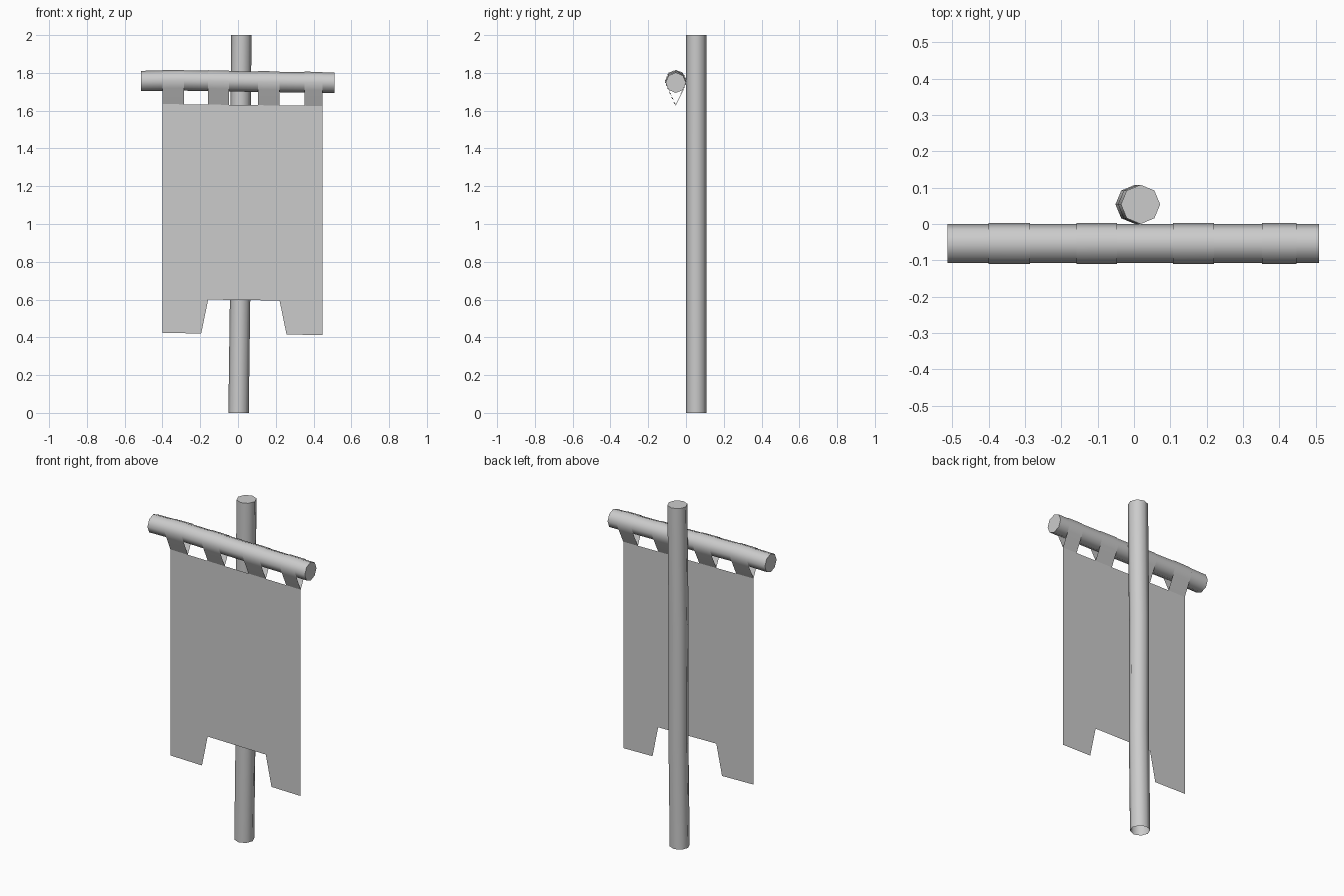
import bpy, bmesh, math
from mathutils import Vector

if "Cube" in bpy.data.objects:
    bpy.data.objects.remove(bpy.data.objects["Cube"])

SIDES = 8
BAR_Y = -0.054


def finish(name, bm, smooth=True):
    bmesh.ops.recalc_face_normals(bm, faces=bm.faces)
    mesh = bpy.data.meshes.new(name)
    bm.to_mesh(mesh)
    bm.free()
    obj = bpy.data.objects.new(name, mesh)
    bpy.context.collection.objects.link(obj)
    if smooth:
        bpy.ops.object.select_all(action='DESELECT')
        obj.select_set(True)
        bpy.context.view_layer.objects.active = obj
        bpy.ops.object.shade_smooth_by_angle(angle=math.radians(60))
    return obj


def rod(name, centres, u, v, radius, cap_start):
    """Octagonal rod through ring centres; u and v span the cross-section."""
    bm = bmesh.new()
    rings = []
    for c in centres:
        ring = []
        for i in range(SIDES):
            a = 2 * math.pi * i / SIDES
            ring.append(bm.verts.new(Vector(c) + radius * (math.cos(a) * Vector(u) + math.sin(a) * Vector(v))))
        rings.append(ring)
    for r0, r1 in zip(rings, rings[1:]):
        for i in range(SIDES):
            j = (i + 1) % SIDES
            bm.faces.new((r0[i], r0[j], r1[j], r1[i]))
    bm.faces.new(rings[-1])
    if cap_start:
        bm.faces.new(rings[0])
    return finish(name, bm)


X, Y, Z = (1, 0, 0), (0, 1, 0), (0, 0, 1)

# Slightly crooked upright pole, open underneath
rod("pole", [(0.003, 0.054, 0), (0.011, 0.054, 0.6), (0.010, 0.054, 1.3), (0.018, 0.054, 2)],
    X, Y, 0.054, False)

# Slightly sagging crossbar
bar_path = [(-0.513, 1.757), (-0.3, 1.760), (0.1, 1.753), (0.51, 1.748)]
rod("crossbar", [(x, BAR_Y, z) for x, z in bar_path], Y, Z, 0.054, True)


def bar_z(x):
    for (x0, z0), (x1, z1) in zip(bar_path, bar_path[1:]):
        if x <= x1:
            return z0 + (z1 - z0) * (x - x0) / (x1 - x0)
    return bar_path[-1][1]


def cloth_top(x):
    return 1.635 - 0.010 * (x + 0.4) / 0.845


# Thin cloth banner with a notched lower edge
columns = [(-0.4, 0.424), (-0.195, 0.420), (-0.158, 0.600), (0.220, 0.595), (0.257, 0.415), (0.447, 0.412)]
bm = bmesh.new()
pairs = [(bm.verts.new((x, BAR_Y - 0.002, z)), bm.verts.new((x, BAR_Y - 0.002, cloth_top(x))))
         for x, z in columns]
for (b0, t0), (b1, t1) in zip(pairs, pairs[1:]):
    bm.faces.new((b0, b1, t1, t0))
finish("banner_cloth", bm, False)

# Cloth tabs looping from the banner over the crossbar
for n, (x0, x1) in enumerate([(-0.4, -0.287), (-0.158, -0.047), (0.107, 0.22), (0.352, 0.447)]):
    bm = bmesh.new()
    edges = []
    for x in (x0, x1):
        foot = (x, BAR_Y - 0.002, cloth_top(x))
        loop = [bm.verts.new(foot)]
        for i in range(-1, 6):
            a = math.pi / 4 * i
            loop.append(bm.verts.new((x, BAR_Y + 0.0565 * math.cos(a), bar_z(x) + 0.0565 * math.sin(a))))
        loop.append(bm.verts.new(foot))
        edges.append(loop)
    left, right = edges
    for i in range(len(left) - 1):
        bm.faces.new((left[i], right[i], right[i + 1], left[i + 1]))
    finish(f"hanging_tab_{n + 1}", bm)
